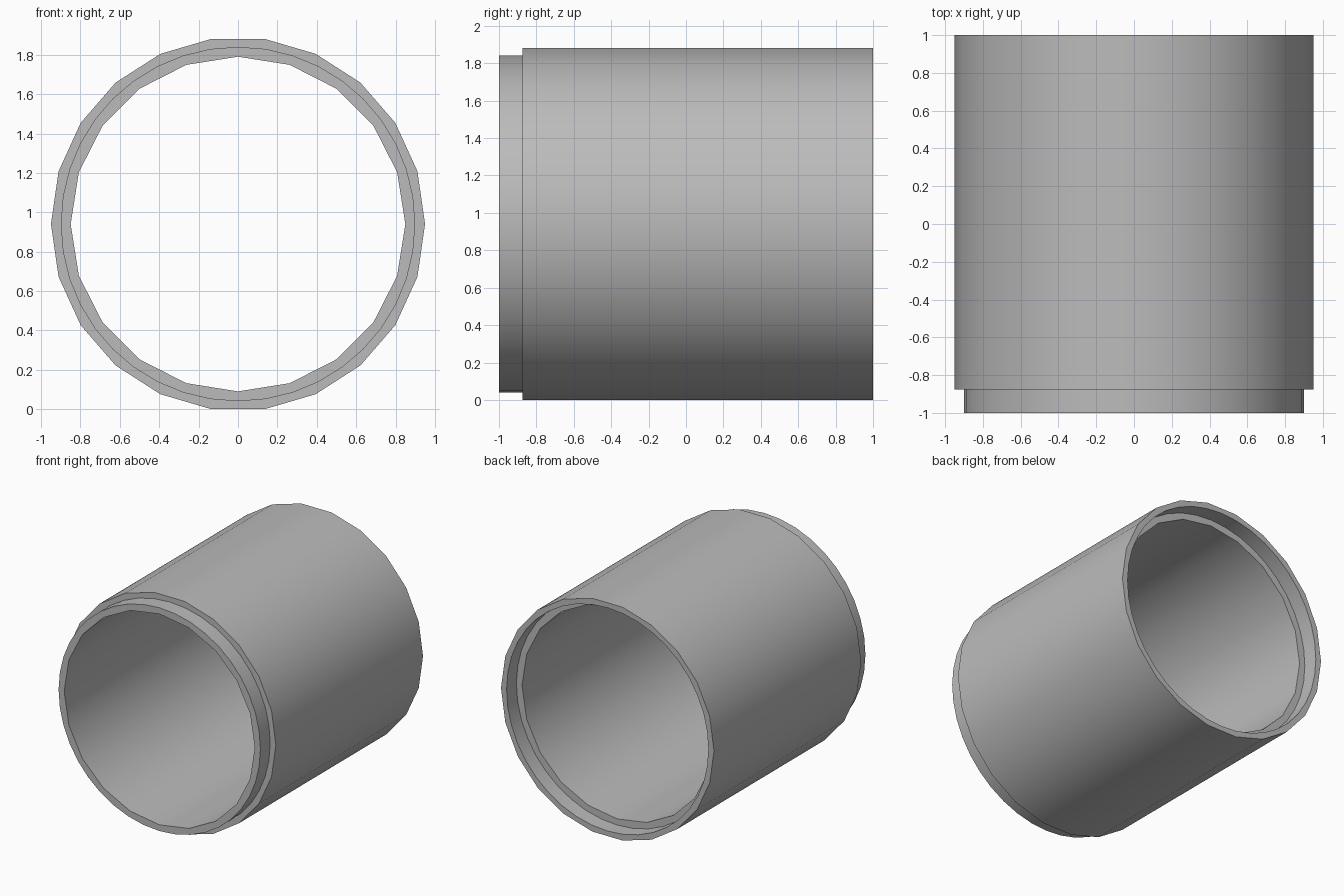
import bpy, bmesh, math

# Remove the default object
if "Cube" in bpy.data.objects:
    bpy.data.objects.remove(bpy.data.objects["Cube"], do_unlink=True)

OUTER, STEP, BORE = (0.95, 22), (0.90, 40), (0.85, 20)   # radius, sides
FRONT, SHOULDER, LEDGE, BACK = -1.0, -0.875, 0.875, 1.0
CENTRE_Z = OUTER[0] * math.cos(math.pi / OUTER[1])

grey = bpy.data.materials.new("light grey")
grey.use_nodes = True
colour = (0.5, 0.5, 0.5, 1)
grey.diffuse_color = colour
grey.node_tree.nodes["Principled BSDF"].inputs["Base Color"].default_value = colour

bm = bmesh.new()


def ring(size, y):
    """A closed polygon of vertices around the tube axis."""
    radius, sides = size
    turn = 2 * math.pi / sides
    verts = [bm.verts.new((radius * math.cos(i * turn), y,
                           CENTRE_Z + radius * math.sin(i * turn)))
             for i in range(sides)]
    return [bm.edges.new((verts[i - 1], verts[i])) for i in range(sides)]


def wall(a, b):
    bmesh.ops.bridge_loops(bm, edges=a + b)


def flat_ring(a, b):
    bmesh.ops.triangle_fill(bm, edges=a + b, use_beauty=True, normal=(0, 1, 0))


# Edge loops in order along the section, from front lip round to the bore
lip_front, lip_root = ring(STEP, FRONT), ring(STEP, SHOULDER)
body_front, body_back = ring(OUTER, SHOULDER), ring(OUTER, BACK)
socket_rim, socket_floor = ring(STEP, BACK), ring(STEP, LEDGE)
bore_back, bore_front = ring(BORE, LEDGE), ring(BORE, FRONT)

# Lip, body, socket and bore walls
wall(lip_front, lip_root)
wall(body_front, body_back)
wall(socket_rim, socket_floor)
wall(bore_back, bore_front)

# Shoulder, back rim, socket ledge and front rim
flat_ring(lip_root, body_front)
flat_ring(body_back, socket_rim)
flat_ring(socket_floor, bore_back)
flat_ring(bore_front, lip_front)

bmesh.ops.recalc_face_normals(bm, faces=bm.faces)
mesh = bpy.data.meshes.new("pipe_section")
bm.to_mesh(mesh)
bm.free()
mesh.materials.append(grey)

pipe = bpy.data.objects.new("pipe_section", mesh)
bpy.context.collection.objects.link(pipe)
bpy.context.view_layer.objects.active = pipe
pipe.select_set(True)
bpy.ops.object.shade_smooth_by_angle(angle=math.radians(30))
